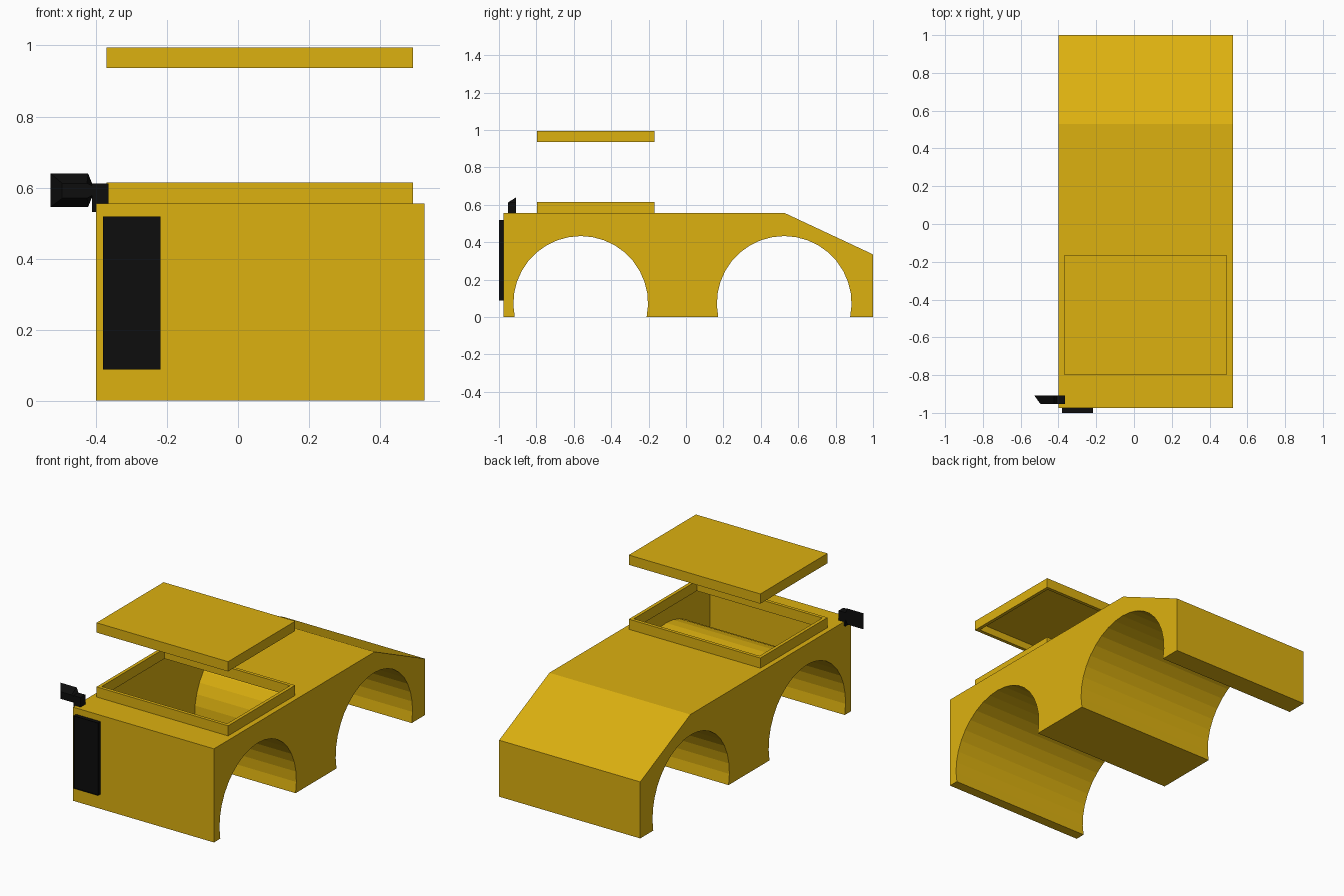
import bpy, bmesh, math

if "Cube" in bpy.data.objects:
    bpy.data.objects.remove(bpy.data.objects["Cube"])


def material(name, rgb):
    m = bpy.data.materials.new(name)
    m.diffuse_color = (*rgb, 1)
    m.use_nodes = True
    m.node_tree.nodes["Principled BSDF"].inputs["Base Color"].default_value = m.diffuse_color
    return m


YELLOW = material("yellow paint", (0.72, 0.44, 0.005))
BLACK = material("black plastic", (0.004, 0.004, 0.004))


def finish(bm, name, mat):
    bmesh.ops.recalc_face_normals(bm, faces=bm.faces)
    me = bpy.data.meshes.new(name)
    bm.to_mesh(me)
    bm.free()
    me.materials.append(mat)
    ob = bpy.data.objects.new(name, me)
    bpy.context.collection.objects.link(ob)
    return ob


def loft(bm, a, b, caps=True):
    """Join two matching point loops with quads."""
    va, vb = [bm.verts.new(p) for p in a], [bm.verts.new(p) for p in b]
    n = len(a)
    for i in range(n):
        j = (i + 1) % n
        bm.faces.new((va[i], va[j], vb[j], vb[i]))
    if caps:
        bm.faces.new(va)
        bm.faces.new(vb)
    return va, vb


def rect(x0, x1, y0, y1, z, inset=0.0):
    x0, x1, y0, y1 = x0 + inset, x1 - inset, y0 + inset, y1 - inset
    return [(x0, y0, z), (x1, y0, z), (x1, y1, z), (x0, y1, z)]


def box(bm, x0, x1, y0, y1, z0, z1):
    loft(bm, rect(x0, x1, y0, y1, z0), rect(x0, x1, y0, y1, z1))


def arch(cy, r=0.36, cz=0.073, n=20):
    """Wheel arch from rear foot to front foot, in (y, z)."""
    a0 = -math.asin(cz / r)
    a1 = math.pi - a0
    return [(cy + r * math.cos(a0 + (a1 - a0) * i / n),
             max(0, cz + r * math.sin(a0 + (a1 - a0) * i / n))) for i in range(n + 1)]


ROOF = 0.555
HATCH = (-0.37, 0.493, -0.797, -0.168)
WALL = 0.02

# hollow body shell: side profile with two wheel arches and an open hatch
profile = [(-0.975, ROOF), (0.53, ROOF), (1.0, 0.335), (1.0, 0)]
profile += arch(0.525) + arch(-0.563) + [(-0.975, 0)]
bm = bmesh.new()
left, right = loft(bm, [(-0.4, y, z) for y, z in profile],
                   [(0.525, y, z) for y, z in profile])
corners = [left[0], right[0], right[1], left[1]]
bm.faces.remove(next(f for f in bm.faces if set(f.verts) == set(corners)))
hole = [bm.verts.new(p) for p in rect(*HATCH, ROOF, WALL)]
for i in range(4):
    j = (i + 1) % 4
    bm.faces.new((corners[i], corners[j], hole[j], hole[i]))
finish(bm, "body_shell", YELLOW)

# raised rim around the hatch
bm = bmesh.new()
loops = [rect(*HATCH, ROOF), rect(*HATCH, 0.615),
         rect(*HATCH, 0.615, WALL), rect(*HATCH, ROOF, WALL)]
for i in range(4):
    loft(bm, loops[i], loops[(i + 1) % 4], caps=False)
bmesh.ops.remove_doubles(bm, verts=bm.verts, dist=1e-5)
finish(bm, "hatch_rim", YELLOW)

# floating roof, hollow underneath
bm = bmesh.new()
loops = [rect(*HATCH, 0.995), rect(*HATCH, 0.937),
         rect(*HATCH, 0.937, WALL), rect(*HATCH, 0.98, WALL)]
for i in range(3):
    va, vb = loft(bm, loops[i], loops[i + 1], caps=False)
    if i == 0:
        bm.faces.new(va)
    if i == 2:
        bm.faces.new(vb)
bmesh.ops.remove_doubles(bm, verts=bm.verts, dist=1e-5)
finish(bm, "roof_panel", YELLOW)

# front panel with a shallow recess
bm = bmesh.new()
box(bm, -0.38, -0.218, -1.0, -0.97, 0.088, 0.518)
front = min(bm.faces, key=lambda f: f.calc_center_median().y)
bmesh.ops.inset_region(bm, faces=[front], thickness=0.014)
for v in front.verts:
    v.co.y += 0.01
finish(bm, "front_panel", BLACK)

# side mirror: tapered head, then its arm
bm = bmesh.new()
back = [(-0.528, 0.64), (-0.422, 0.64), (-0.41, 0.61),
        (-0.41, 0.575), (-0.422, 0.545), (-0.528, 0.545)]
nose = [(-0.495, 0.612), (-0.425, 0.612), (-0.41, 0.605),
        (-0.41, 0.578), (-0.425, 0.57), (-0.495, 0.57)]
loft(bm, [(x, -0.908, z) for x, z in back], [(x, -0.953, z) for x, z in nose])
finish(bm, "mirror_head", BLACK)

bm = bmesh.new()
box(bm, -0.411, -0.365, -0.953, -0.908, 0.531, 0.612)
finish(bm, "mirror_arm", BLACK)
